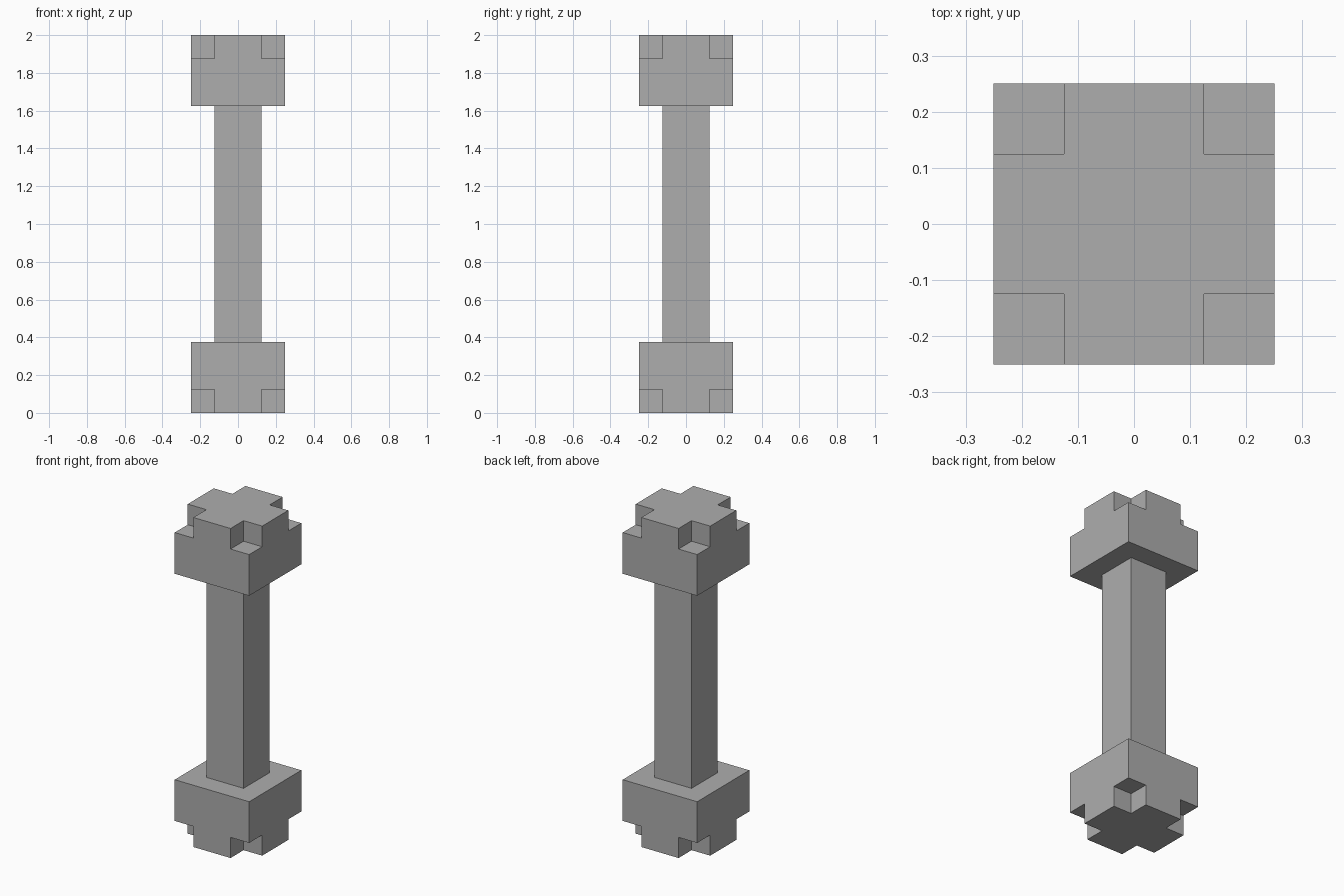
import bpy
import bmesh
from mathutils import Vector

if "Cube" in bpy.data.objects:
    bpy.data.objects.remove(bpy.data.objects["Cube"], do_unlink=True)

HALF = 0.25      # half width of the end blocks
STEP = 0.125     # notch size and half width of the shaft
BLOCK = 0.25     # height of the full-width part of an end block
HEIGHT = 2.0

grey = bpy.data.materials.new("grey")
grey.use_nodes = True
colour = (0.42, 0.42, 0.42, 1)
grey.diffuse_color = colour
grey.node_tree.nodes["Principled BSDF"].inputs["Base Color"].default_value = colour


def add_object(name, bm):
    bmesh.ops.recalc_face_normals(bm, faces=bm.faces[:])
    mesh = bpy.data.meshes.new(name)
    bm.to_mesh(mesh)
    bm.free()
    mesh.materials.append(grey)
    obj = bpy.data.objects.new(name, mesh)
    bpy.context.collection.objects.link(obj)


def extrude(bm, faces, dz):
    result = bmesh.ops.extrude_face_region(bm, geom=faces)["geom"]
    verts = [g for g in result if isinstance(g, bmesh.types.BMVert)]
    bmesh.ops.translate(bm, verts=verts, vec=Vector((0, 0, dz)))
    return [g for g in result if isinstance(g, bmesh.types.BMFace)]


def end_block(name, inner_z, direction):
    """Square block whose outer face has its four corners notched away."""
    bm = bmesh.new()
    bmesh.ops.create_grid(bm, x_segments=4, y_segments=4, size=HALF)
    bmesh.ops.translate(bm, verts=bm.verts[:], vec=Vector((0, 0, inner_z)))
    outer = extrude(bm, bm.faces[:], BLOCK * direction)
    cross = []
    for face in outer:
        centre = face.calc_center_median()
        if min(abs(centre.x), abs(centre.y)) < STEP:
            cross.append(face)
    extrude(bm, cross, STEP * direction)
    bmesh.ops.recalc_face_normals(bm, faces=bm.faces[:])
    bmesh.ops.dissolve_limit(bm, angle_limit=0.01, verts=bm.verts[:], edges=bm.edges[:])
    add_object(name, bm)


# End blocks, mirrored top and bottom
cap = BLOCK + STEP
end_block("bottom_block", cap, -1)
end_block("top_block", HEIGHT - cap, 1)

# Square shaft between the blocks
bm = bmesh.new()
bmesh.ops.create_cube(bm, size=1)
bmesh.ops.scale(bm, verts=bm.verts[:], vec=Vector((2 * STEP, 2 * STEP, HEIGHT - 2 * cap)))
bmesh.ops.translate(bm, verts=bm.verts[:], vec=Vector((0, 0, HEIGHT / 2)))
add_object("shaft", bm)
